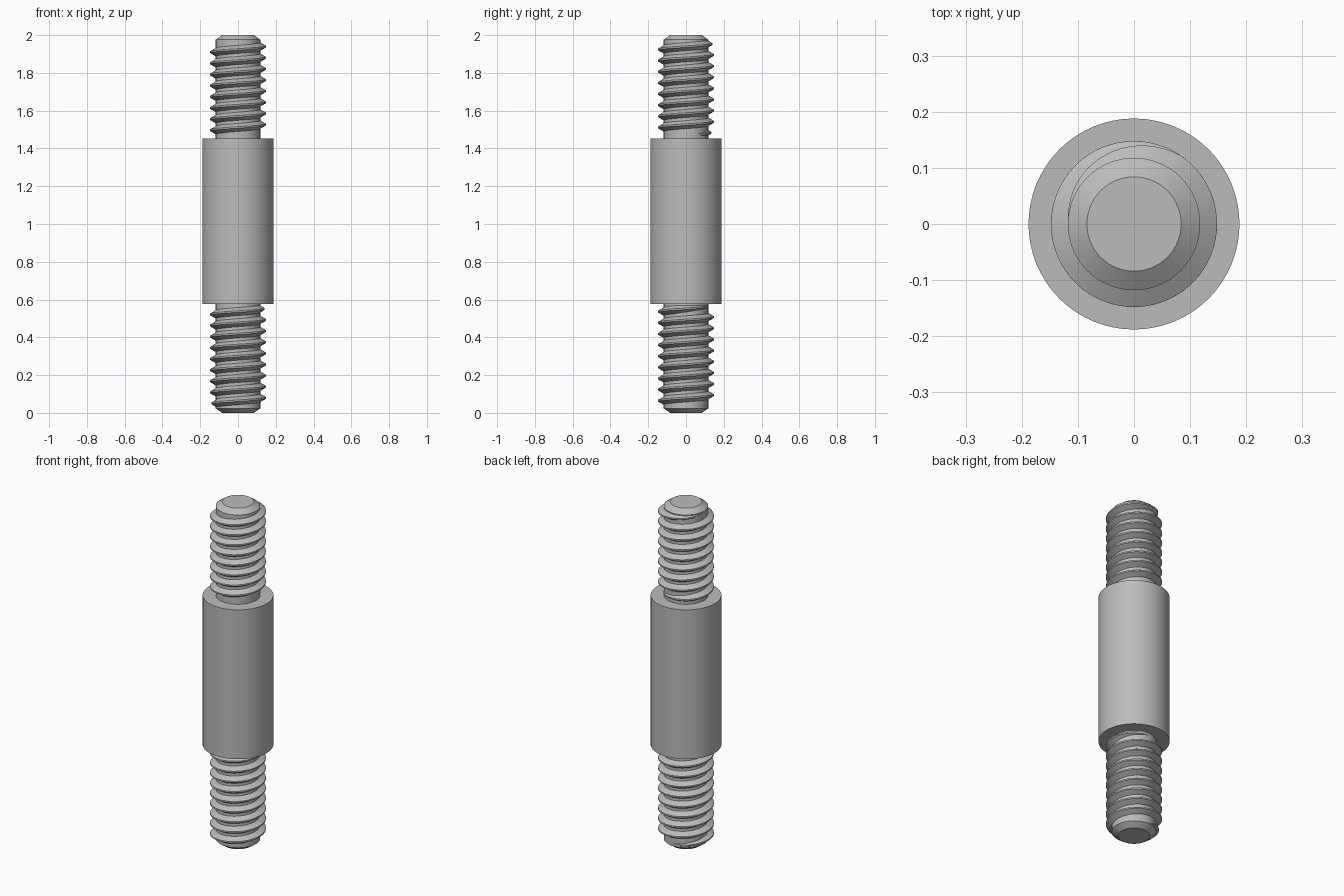
import bpy, bmesh, math

if "Cube" in bpy.data.objects:
    bpy.data.objects.remove(bpy.data.objects["Cube"])

STEPS = 64          # facets per full turn
ROOT, CREST = 0.118, 0.148
PITCH = 0.059

steel = bpy.data.materials.new("grey steel")
steel.use_nodes = True
colour = (0.5, 0.5, 0.5, 1)
steel.diffuse_color = colour
steel.node_tree.nodes["Principled BSDF"].inputs["Base Color"].default_value = colour


def finish(name, bm):
    bmesh.ops.recalc_face_normals(bm, faces=bm.faces)
    mesh = bpy.data.meshes.new(name)
    bm.to_mesh(mesh)
    bm.free()
    mesh.materials.append(steel)
    obj = bpy.data.objects.new(name, mesh)
    bpy.context.collection.objects.link(obj)
    bpy.ops.object.select_all(action='DESELECT')
    obj.select_set(True)
    bpy.context.view_layer.objects.active = obj
    bpy.ops.object.shade_smooth_by_angle(angle=math.radians(25))
    return obj


def bridge(bm, a, b):
    n = len(a)
    for i in range(n):
        j = (i + 1) % n
        bm.faces.new((a[i], a[j], b[j], b[i]))


def lathe(name, profile):
    """Solid of revolution from (radius, height) points."""
    bm = bmesh.new()
    rings = []
    for r, z in profile:
        angles = [math.tau * i / STEPS for i in range(STEPS)]
        rings.append([bm.verts.new((r * math.cos(a), r * math.sin(a), z)) for a in angles])
    for a, b in zip(rings, rings[1:]):
        bridge(bm, a, b)
    bm.faces.new(rings[0])
    bm.faces.new(rings[-1])
    return finish(name, bm)


def thread(name, start_angle, start_z, turns, fade=0.33):
    """Right-handed ridge that fades into the core at both ends."""
    bm = bmesh.new()
    rings = []
    count = round(turns * STEPS)
    for i in range(count + 1):
        t = turns * i / count
        size = max(0.02, min(1, t / fade, (turns - t) / fade))
        angle = start_angle + math.tau * t
        z = start_z + PITCH * t
        top = ROOT + (CREST - ROOT) * size
        flat, base = 0.004, 0.004 + 0.0175 * size
        section = [(ROOT, -base), (top, -flat), (top, flat), (ROOT, base),
                   (ROOT - 0.01, base), (ROOT - 0.01, -base)]
        rings.append([bm.verts.new((r * math.cos(angle), r * math.sin(angle), z + dz))
                      for r, dz in section])
    for a, b in zip(rings, rings[1:]):
        bridge(bm, a, b)
    bm.faces.new(rings[0])
    bm.faces.new(rings[-1])
    return finish(name, bm)


# Central rod with chamfered ends
lathe("core_rod", [(0.084, 0), (ROOT, 0.024), (ROOT, 1.976), (0.084, 2)])

# Plain wide sleeve in the middle
lathe("centre_sleeve", [(0.188, 0.576), (0.188, 1.452)])

# Threads on both ends
thread("lower_thread", math.radians(90), 0.035, 9)
thread("upper_thread", math.radians(30), 1.472, 8.4)
